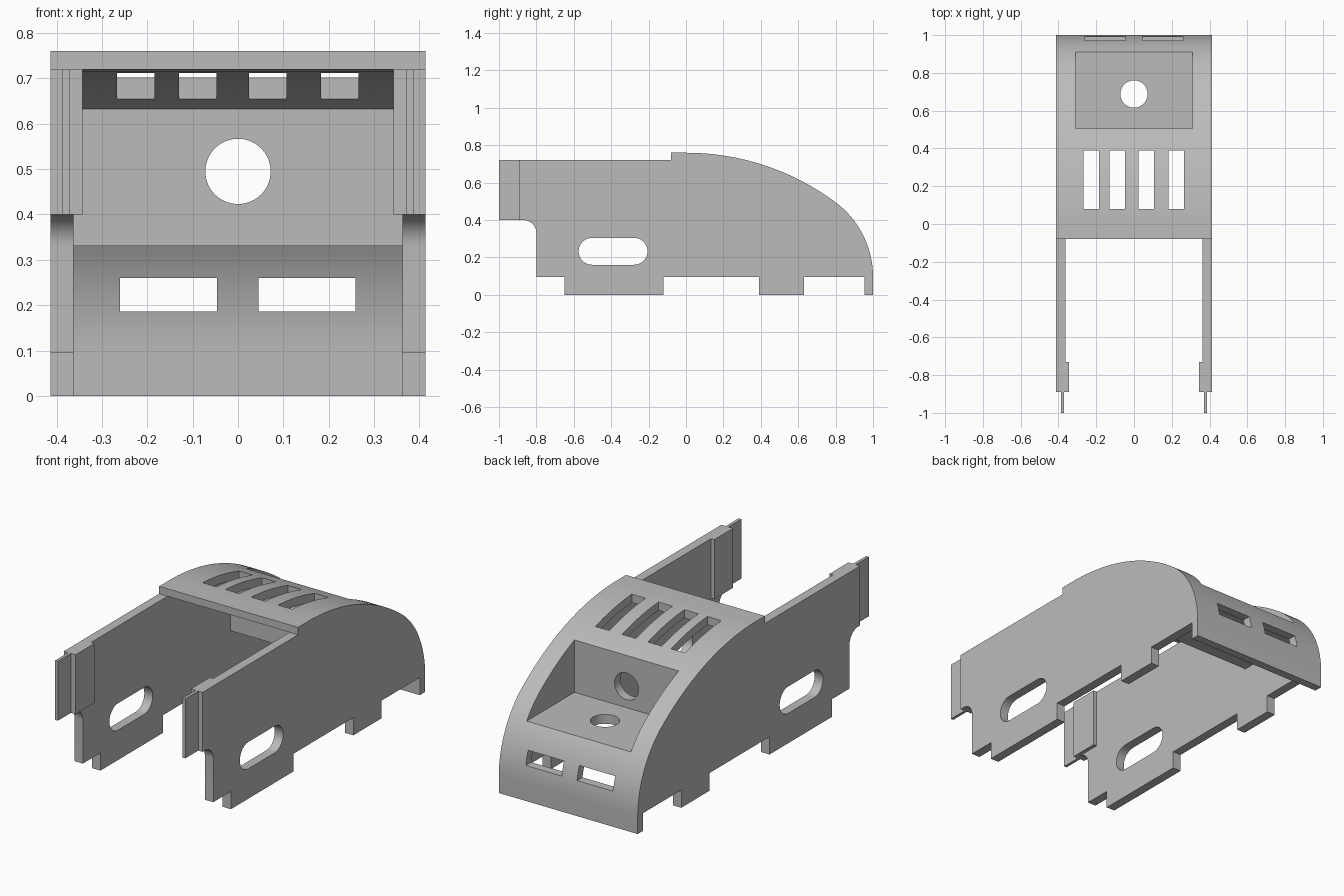
import bpy
import math
from mathutils import Matrix, Vector

cube = bpy.data.objects.get("Cube")
if cube:
    bpy.data.objects.remove(cube)

grey = bpy.data.materials.new("plain grey")
grey.use_nodes = True
grey.diffuse_color = (0.5, 0.5, 0.5, 1)
grey.node_tree.nodes["Principled BSDF"].inputs["Base Color"].default_value = (0.5, 0.5, 0.5, 1)

WIDTH = 0.413      # half width outside
INNER = 0.363      # half width between the side plates
SKIN = 0.045       # roof thickness
ROOF_R, TAIL_R = 1.34, 0.5
HEIGHT, LIP = 0.76, 0.095


def arc(cy, cz, r, start, end, steps):
    """Arc points in the (y, z) plane, angles in degrees from +y."""
    angles = [math.radians(start + (end - start) * i / steps) for i in range(steps + 1)]
    return [(cy + r * math.cos(a), cz + r * math.sin(a)) for a in angles]


def prism(name, profile, x0, x1):
    """Extrude a (y, z) outline along x."""
    n = len(profile)
    verts = [(x, y, z) for x in (x0, x1) for y, z in profile]
    faces = [list(range(n))[::-1], list(range(n, 2 * n))]
    faces += [(i, (i + 1) % n, n + (i + 1) % n, n + i) for i in range(n)]
    mesh = bpy.data.meshes.new(name)
    mesh.from_pydata(verts, [], faces)
    mesh.materials.append(grey)
    obj = bpy.data.objects.new(name, mesh)
    bpy.context.collection.objects.link(obj)
    # Make all normals face outward
    import bmesh
    bm = bmesh.new()
    bm.from_mesh(mesh)
    bmesh.ops.recalc_face_normals(bm, faces=bm.faces)
    bm.to_mesh(mesh)
    bm.free()
    return obj


def box(name, x0, x1, y0, y1, z0, z1):
    return prism(name, [(y0, z0), (y1, z0), (y1, z1), (y0, z1)], x0, x1)


def cylinder(name, centre, radius, depth, axis):
    """Round cutter along the given axis."""
    obj = prism(name, arc(0, 0, radius, 0, 354, 59), -depth / 2, depth / 2)
    turn = Vector((1, 0, 0)).rotation_difference(Vector(axis)).to_matrix().to_4x4()
    obj.data.transform(Matrix.Translation(centre) @ turn)
    return obj


def cut(target, cutter):
    mod = target.modifiers.new("cut", "BOOLEAN")
    mod.operation, mod.solver, mod.object = "DIFFERENCE", "EXACT", cutter
    bpy.context.view_layer.update()
    result = target.evaluated_get(bpy.context.evaluated_depsgraph_get())
    mesh = bpy.data.meshes.new_from_object(result)
    target.modifiers.clear()
    target.data = mesh
    bpy.data.objects.remove(cutter)


# Roof is a wide arc running tangent into a tighter tail arc
tail_y, roof_z = 1 - TAIL_R, HEIGHT - ROOF_R
join = math.degrees(math.atan2(LIP - roof_z, tail_y))

# Outer silhouette with its feet and rounded front notch
outline = [(-0.8, LIP), (-0.65, LIP), (-0.65, 0), (-0.12, 0), (-0.12, LIP), (0.39, LIP),
           (0.39, 0), (0.63, 0), (0.63, LIP), (1 - SKIN, LIP), (1 - SKIN, 0), (1, 0)]
outline += arc(tail_y, LIP, TAIL_R, 0, join, 24)
outline += arc(0, roof_z, ROOF_R, join, 90, 24)[1:]
outline += [(-0.08, HEIGHT), (-0.08, 0.72), (-0.89, 0.72), (-0.89, 0.4)]
outline += arc(-0.87, 0.33, 0.07, 90, 0, 10)
body = prism("body_shell", outline, -WIDTH, WIDTH)

# Hollow inside, leaving a solid block for the recessed pocket
floor_z, wall_y = 0.33, 0.455
tail_in, roof_in = TAIL_R - SKIN, ROOF_R - SKIN
tail_stop = math.degrees(math.asin((floor_z - LIP) / tail_in))
roof_start = math.degrees(math.acos(wall_y / roof_in))
cavity = [(-1.2, -0.1), (1 - SKIN, -0.1)]
cavity += arc(tail_y, LIP, tail_in, 0, tail_stop, 12)
cavity += [(wall_y, floor_z)]
cavity += arc(0, roof_z, roof_in, roof_start, 90, 16)
cavity += [(-0.08, 0.72), (-1.2, 0.9)]
cut(body, prism("cavity_cutter", cavity, -INNER, INNER))

# Pocket with a round hole in its wall and in its floor
cut(body, box("pocket_cutter", -0.31, 0.31, 0.505, 1.2, 0.38, 1))
cut(body, cylinder("wall_hole_cutter", (0, 0.48, 0.495), 0.072, 0.2, (0, 1, 0)))
cut(body, cylinder("floor_hole_cutter", (0, 0.688, 0.35), 0.072, 0.2, (0, 0, 1)))

# Roof vents and tail windows
for x in (-0.267, -0.13, 0.024, 0.183):
    cut(body, box("vent_cutter", x, x + 0.083, 0.08, 0.39, 0.5, 0.9))
for x in (-0.26, 0.045):
    cut(body, box("window_cutter", x, x + 0.214, 0.8, 1.2, 0.186, 0.26))

# Rounded slot through both side plates
slot = arc(-0.278, 0.233, 0.072, -90, 90, 16) + arc(-0.502, 0.233, 0.072, 90, 270, 16)
cut(body, prism("slot_cutter", slot, -0.6, 0.6))

parts = [body]
# Thickening pads and thin tongues at the front ends
for side, s in (("left", 1), ("right", -1)):
    parts.append(box(side + "_pad", s * 0.343, s * INNER, -0.89, -0.73, 0.4, 0.72))
    parts.append(box(side + "_tongue", s * 0.371, s * 0.387, -1, -0.89, 0.4, 0.72))

bpy.ops.object.select_all(action="DESELECT")
for part in parts:
    part.select_set(True)
bpy.context.view_layer.objects.active = body
bpy.ops.object.shade_smooth_by_angle(angle=math.radians(25))
